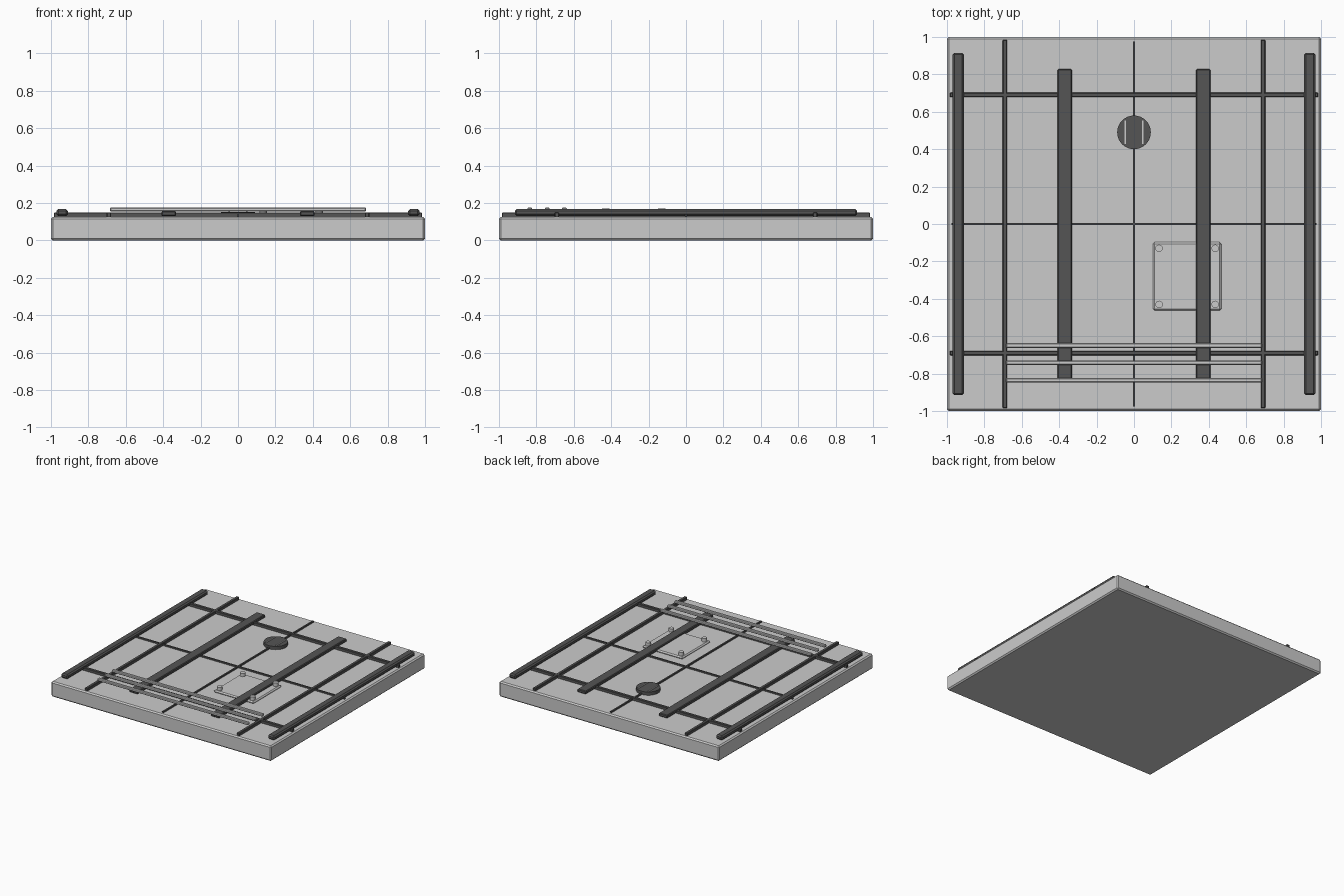
import bpy, math

if "Cube" in bpy.data.objects:
    bpy.data.objects.remove(bpy.data.objects["Cube"])

dark = bpy.data.materials.new("dark_grey")
dark.diffuse_color = (0.09, 0.09, 0.09, 1)
dark.use_nodes = True
dark.node_tree.nodes["Principled BSDF"].inputs["Base Color"].default_value = dark.diffuse_color
TOP = 0.125


def finish(ob, name, mat, bevel):
    ob.name = name
    if mat:
        ob.data.materials.append(mat)
    if bevel:
        m = ob.modifiers.new("bevel", 'BEVEL')
        m.width = bevel
        m.segments = 1
        m.limit_method = 'ANGLE'
    return ob


def box(name, x, y, z0, z1, sx, sy, mat=None, bevel=0.0):
    bpy.ops.mesh.primitive_cube_add(size=1, location=(x, y, (z0 + z1) / 2))
    ob = bpy.context.object
    ob.scale = (sx, sy, z1 - z0)
    bpy.ops.object.transform_apply(location=False, rotation=False, scale=True)
    return finish(ob, name, mat, bevel)


def disc(name, x, y, z0, z1, r, sides, mat=None, bevel=0.0):
    bpy.ops.mesh.primitive_cylinder_add(vertices=sides, radius=r, depth=z1 - z0,
                                        location=(x, y, (z0 + z1) / 2))
    ob = bpy.context.object
    bpy.ops.object.shade_smooth_by_angle(angle=math.radians(35))
    return finish(ob, name, mat, bevel)


# Floor slab
box("floor_slab", 0, 0, 0, TOP, 2, 2, None, 0.01)

# Centre seams
box("seam_lengthwise", 0, 0, TOP - 0.005, 0.137, 0.012, 1.95, dark)
box("seam_crosswise", 0, 0, TOP - 0.005, 0.137, 1.95, 0.012, dark)

for s, side in ((-1, "left"), (1, "right")):
    # Panel ribs near the edges
    box(f"rib_lengthwise_{side}", s * 0.69, 0, TOP - 0.005, 0.148, 0.024, 1.97, dark, 0.003)
    box(f"rib_crosswise_{side}", 0, s * 0.69, TOP - 0.005, 0.148, 1.97, 0.024, dark, 0.003)
    # Raised edge rails
    box(f"edge_rail_{side}", s * 0.94, 0, 0.13, 0.167, 0.062, 1.83, dark, 0.01)
    # Flat inner tracks
    box(f"track_{side}", s * 0.37, 0, 0.13, 0.156, 0.077, 1.655, dark, 0.005)

# Light cross slats at the front
for i, y in enumerate((-0.65, -0.742, -0.835)):
    box(f"cross_slat_{i + 1}", 0, y, 0.154, 0.176, 1.37, 0.025, None, 0.005)

# Access hatch with corner bolts
hx, hy = 0.284, -0.28
box("access_hatch", hx, hy, TOP - 0.003, 0.143, 0.365, 0.365, None, 0.009)
for sx in (-1, 1):
    for sy in (-1, 1):
        disc("hatch_bolt", hx + sx * 0.15, hy + sy * 0.15, 0.14, 0.17, 0.02, 12)

# Round drain with grate bars
disc("drain", 0, 0.49, TOP - 0.003, 0.152, 0.09, 32, dark)
for x in (-0.047, 0.047):
    box("drain_grate_bar", x, 0.49, 0.148, 0.157, 0.01, 0.125)
